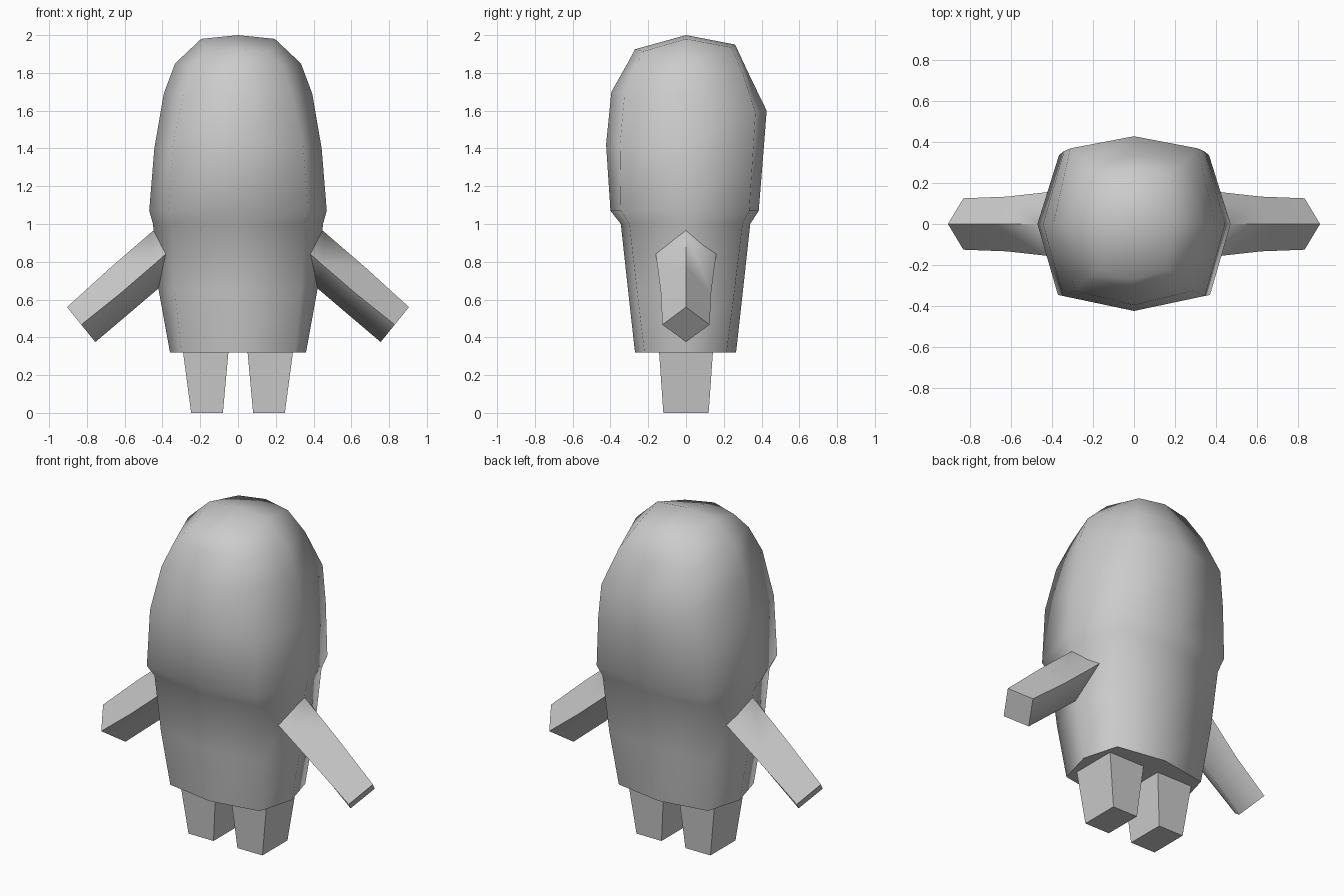
import bpy, math

if "Cube" in bpy.data.objects:
    bpy.data.objects.remove(bpy.data.objects["Cube"], do_unlink=True)

grey = bpy.data.materials.new("plain grey")
grey.diffuse_color = (0.6, 0.6, 0.6, 1)
grey.use_nodes = True
grey.node_tree.nodes["Principled BSDF"].inputs["Base Color"].default_value = (0.6, 0.6, 0.6, 1)


def loft(name, rings, pole=None, smooth=None):
    """Skin a stack of equal-sized rings; close the end with a cap or a pole."""
    n = len(rings[0])
    verts = [p for ring in rings for p in ring]
    faces = [tuple(reversed(range(n)))]
    for r in range(len(rings) - 1):
        for i in range(n):
            j = (i + 1) % n
            faces.append((r * n + i, r * n + j, (r + 1) * n + j, (r + 1) * n + i))
    top = (len(rings) - 1) * n
    if pole:
        verts.append(pole)
        faces += [(top + i, top + (i + 1) % n, len(verts) - 1) for i in range(n)]
    else:
        faces.append(tuple(range(top, top + n)))
    mesh = bpy.data.meshes.new(name)
    mesh.from_pydata(verts, [], faces)
    mesh.materials.append(grey)
    obj = bpy.data.objects.new(name, mesh)
    bpy.context.collection.objects.link(obj)
    # consistent outward normals
    bpy.ops.object.select_all(action='DESELECT')
    bpy.context.view_layer.objects.active = obj
    obj.select_set(True)
    bpy.ops.object.mode_set(mode='EDIT')
    bpy.ops.mesh.select_all(action='SELECT')
    bpy.ops.mesh.normals_make_consistent(inside=False)
    bpy.ops.object.mode_set(mode='OBJECT')
    if smooth:
        bpy.ops.object.shade_smooth_by_angle(angle=math.radians(smooth))
    return obj


def body_ring(side, front_corner, front, back_corner, back):
    """Eight points from half a section: side (x, z), corners (x, y, z), middles (y, z)."""
    (sx, sz), (fx, fy, fz), (bx, by, bz) = side, front_corner, back_corner
    return [(sx, 0, sz), (bx, by, bz), (0, *back), (-bx, by, bz),
            (-sx, 0, sz), (-fx, fy, fz), (0, *front), (fx, fy, fz)]


# Body: tapered trunk, small ledge at the waist, domed head
body = [
    body_ring((.36, .32), (.30, -.22, .32), (-.27, .32), (.30, .215, .32), (.265, .32)),
    body_ring((.42, .65), (.335, -.26, .65), (-.307, .65), (.335, .257, .65), (.302, .65)),
    body_ring((.45, 1.0), (.35, -.30, 1.0), (-.345, 1.0), (.35, .30, 1.0), (.34, 1.0)),
    body_ring((.47, 1.07), (.37, -.345, 1.07), (-.40, 1.07), (.365, .335, 1.07), (.385, 1.07)),
    body_ring((.443, 1.40), (.345, -.35, 1.42), (-.423, 1.42), (.34, .355, 1.38), (.41, 1.38)),
    body_ring((.393, 1.69), (.285, -.325, 1.69), (-.395, 1.70), (.31, .368, 1.59), (.427, 1.60)),
    body_ring((.333, 1.85), (.235, -.265, 1.84), (-.31, 1.85), (.24, .30, 1.80), (.33, 1.80)),
    body_ring((.195, 1.98), (.165, -.225, 1.915), (-.27, 1.925), (.165, .24, 1.935), (.26, 1.95)),
]
loft("body", body, pole=(0, 0, 2.0), smooth=72)

# Arms: four-sided, edge up, flaring where they meet the body
# each section: top (x, z), side (x, y, z), bottom (x, z)
arm = [((.36, 1.035), (.35, .165, .87), (.34, .73)),
       ((.46, .955), (.44, .153, .79), (.42, .66)),
       ((.68, .765), (.62, .133, .635), (.57, .532)),
       ((.905, .56), (.83, .125, .467), (.755, .375))]
# Legs: plain tapered blocks, sections as (x inner, x outer, half depth, z)
leg = [(.08, .248, .12, 0), (.05, .292, .143, .33)]

for name, s in (("left", 1), ("right", -1)):
    loft(name + "_arm", [[(s * t[0], 0, t[1]), (s * m[0], m[1], m[2]),
                          (s * b[0], 0, b[1]), (s * m[0], -m[1], m[2])]
                         for t, m, b in arm], smooth=85)
    loft(name + "_leg", [[(s * a, -d, z), (s * b, -d, z), (s * b, d, z), (s * a, d, z)]
                         for a, b, d, z in leg])
